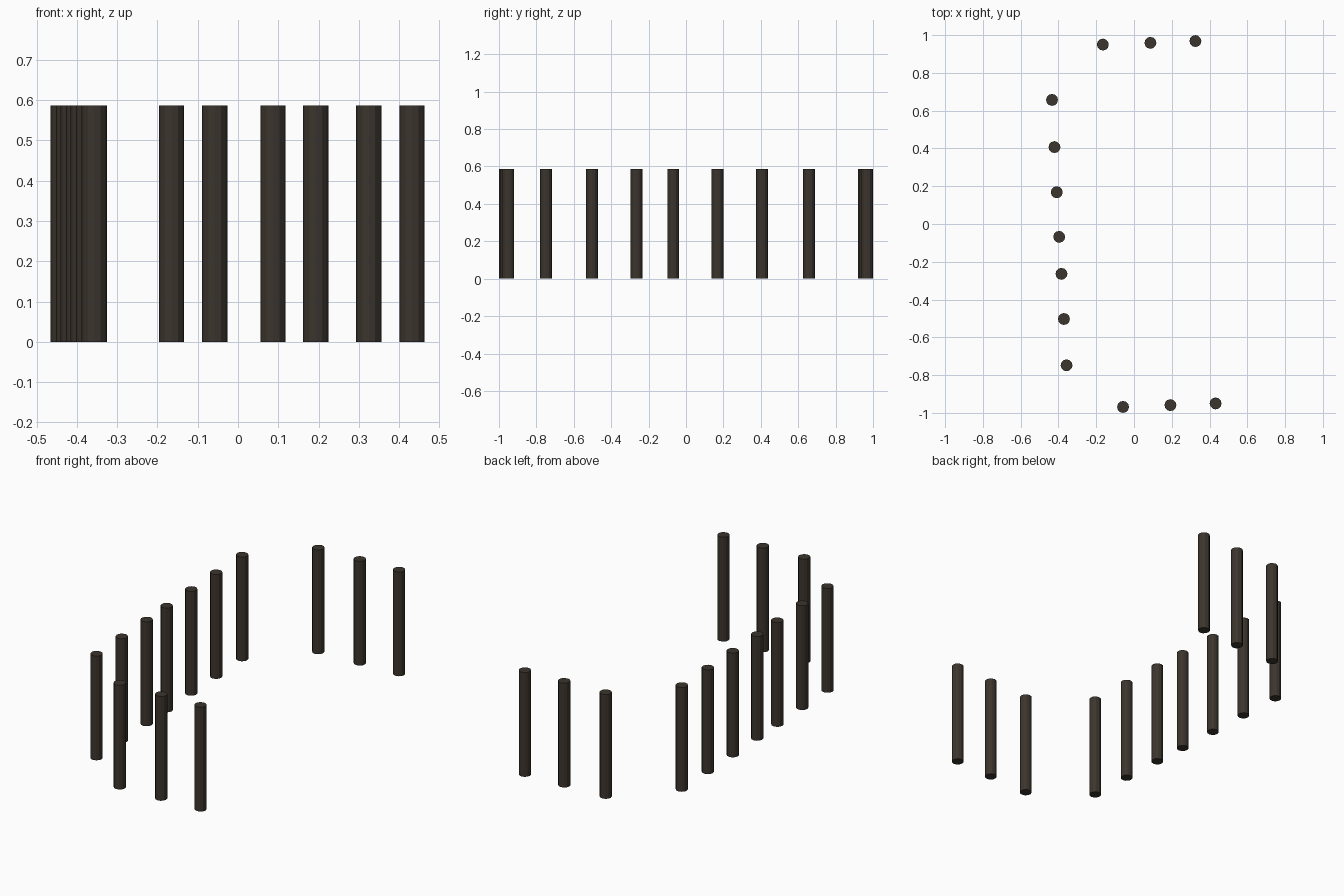
import bpy

if "Cube" in bpy.data.objects:
    bpy.data.objects.remove(bpy.data.objects["Cube"])

HEIGHT, RADIUS, SIDES = 0.587, 0.0315, 12

mat = bpy.data.materials.new("dark brown wood")
mat.diffuse_color = (0.045, 0.035, 0.027, 1)
mat.use_nodes = True
mat.node_tree.nodes["Principled BSDF"].inputs["Base Color"].default_value = mat.diffuse_color


def post(name, x, y):
    bpy.ops.mesh.primitive_cylinder_add(vertices=SIDES, radius=RADIUS, depth=HEIGHT,
                                        location=(x, y, HEIGHT / 2))
    ob = bpy.context.object
    ob.name = name
    ob.data.materials.append(mat)


# Three separate rows of posts, forming a slightly turned U
rows = {
    "back_post": [(-0.165, 0.950), (0.087, 0.959), (0.325, 0.9685)],
    "side_post": [(-0.434, 0.657), (-0.421, 0.407), (-0.409, 0.168), (-0.396, -0.068),
                  (-0.384, -0.264), (-0.371, -0.503), (-0.357, -0.748)],
    "front_post": [(-0.058, -0.9685), (0.193, -0.959), (0.432, -0.950)],
}
for name, spots in rows.items():
    for i, (x, y) in enumerate(spots, 1):
        post(f"{name}_{i}", x, y)
